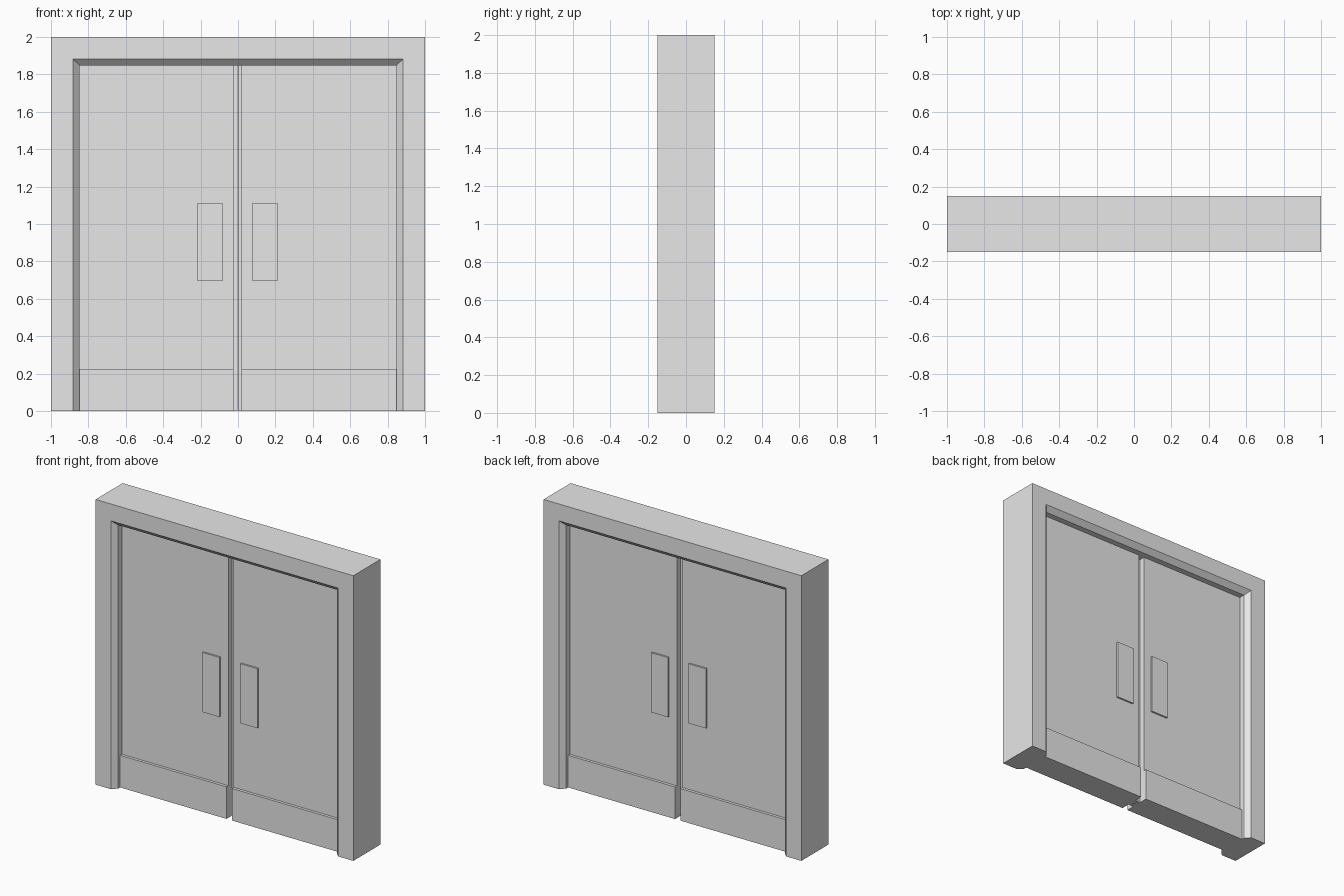
import bpy, bmesh

cube = bpy.data.objects.get("Cube")
if cube:
    bpy.data.objects.remove(cube, do_unlink=True)

# Single painted grey
grey = bpy.data.materials.new("light_grey")
grey.use_nodes = True
color = (0.8, 0.8, 0.8, 1)
grey.diffuse_color = color
grey.node_tree.nodes["Principled BSDF"].inputs["Base Color"].default_value = color


def finish(name, bm):
    bmesh.ops.recalc_face_normals(bm, faces=bm.faces)
    mesh = bpy.data.meshes.new(name)
    bm.to_mesh(mesh)
    bm.free()
    mesh.materials.append(grey)
    obj = bpy.data.objects.new(name, mesh)
    bpy.context.collection.objects.link(obj)
    return obj


def box(name, x0, x1, depth, z0, z1, y=0):
    """Box spanning x0..x1 and z0..z1, centred on y."""
    bm = bmesh.new()
    bmesh.ops.create_cube(bm, size=1)
    for v in bm.verts:
        v.co.x = x1 if v.co.x > 0 else x0
        v.co.y = y + v.co.y * depth
        v.co.z = z1 if v.co.z > 0 else z0
    return finish(name, bm)


# Frame: a closed cross-section swept round the arch, mitred at the corners
OUTER, EDGE, INNER = 0, 0.118, 0.152       # inset from the outside
profile = [(OUTER, -0.15), (EDGE, -0.15), (INNER, -0.116),
           (INNER, 0.116), (EDGE, 0.15), (OUTER, 0.15)]
bm = bmesh.new()
rings = []
for side, top in ((-1, False), (-1, True), (1, True), (1, False)):
    rings.append([bm.verts.new((side * (1 - inset), y, 2 - inset if top else 0))
                  for inset, y in profile])
for a, b in zip(rings, rings[1:]):
    for i in range(len(profile)):
        j = (i + 1) % len(profile)
        bm.faces.new((a[i], a[j], b[j], b[i]))
bm.faces.new(rings[0])
bm.faces.new(rings[-1])
finish("door_frame", bm)

# Pair of doors, each with a meeting strip, kick plates and push plates
MID, HALF_GAP, FACE = -0.002, 0.021, 0.075
for label, s in (("left", 1), ("right", -1)):
    def span(a, b):
        return sorted((MID + s * a, MID + s * b))

    outer = 0.848 - s * MID
    box(label + "_door", *span(HALF_GAP, outer), 2 * FACE, 0, 1.848)
    box(label + "_meeting_strip", *span(0.002, HALF_GAP), 0.07, 0, 1.848)
    for face, d in (("front", -1), ("back", 1)):
        box(f"{label}_{face}_kick_plate", *span(HALF_GAP, outer),
            0.02, 0, 0.225, d * (FACE + 0.01))
        box(f"{label}_{face}_push_plate", *span(0.08, 0.214),
            0.012, 0.695, 1.113, d * (FACE + 0.006))
